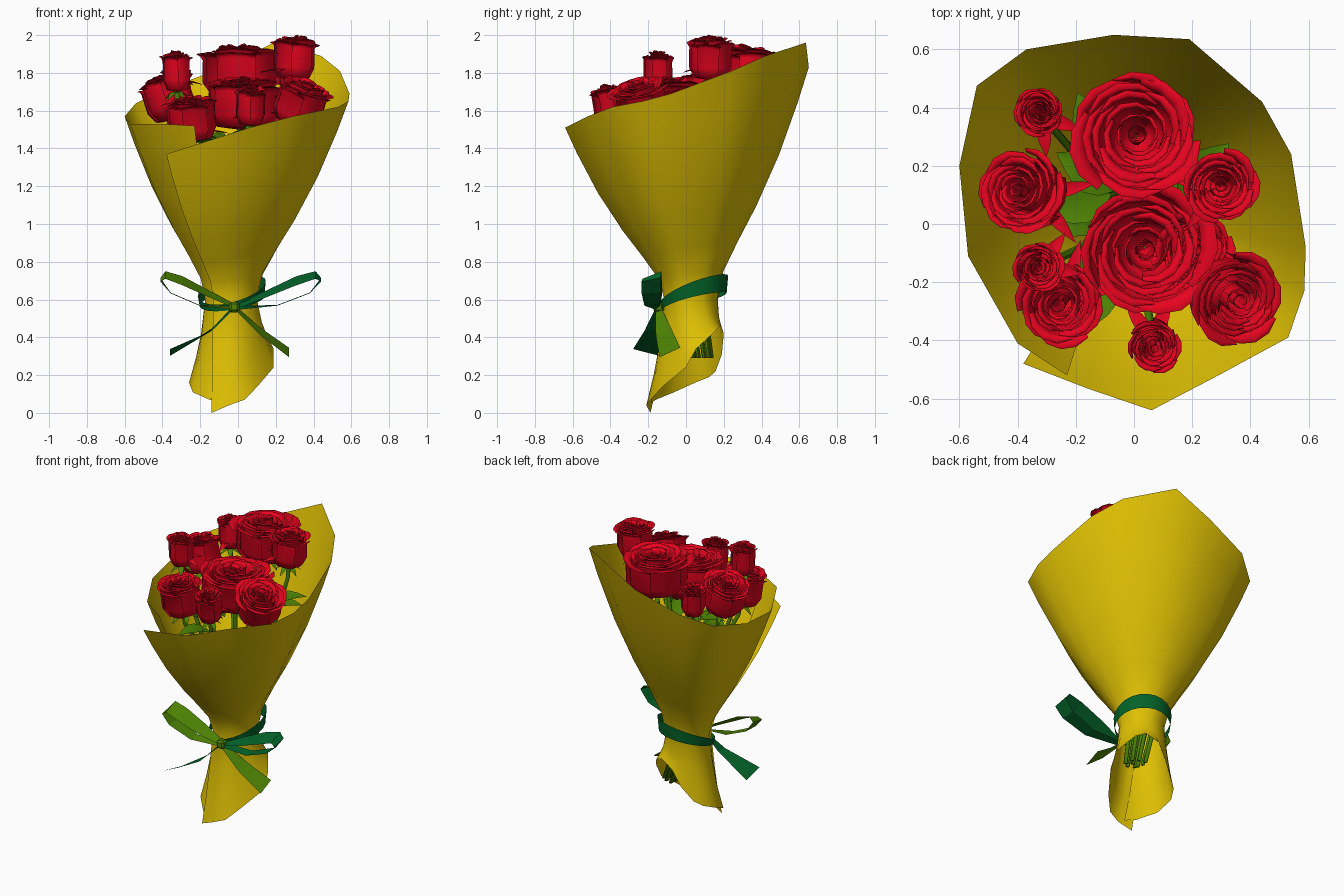
import bpy, bmesh, math, random
from math import sin, cos, pi
from mathutils import Vector as V

random.seed(4)
if "Cube" in bpy.data.objects:
    bpy.data.objects.remove(bpy.data.objects["Cube"])


def material(name, rgb):
    m = bpy.data.materials.new(name)
    m.use_nodes = True
    m.diffuse_color = (*rgb, 1)
    m.node_tree.nodes["Principled BSDF"].inputs["Base Color"].default_value = (*rgb, 1)
    return m


YELLOW = material("yellow paper", (0.74, 0.53, 0.001))
RED = material("rose red", (0.82, 0.001, 0.014))
LEAF = material("leaf green", (0.075, 0.225, 0.001))
DARK = material("dark green ribbon", (0.001, 0.125, 0.022))


def grid(bm, fn, nu, nv):
    """Add a patch; fn(i, j) gives the point of column i and row j."""
    rows = [[bm.verts.new(fn(i, j)) for i in range(nu + 1)] for j in range(nv + 1)]
    for a, b in zip(rows, rows[1:]):
        for i in range(nu):
            bm.faces.new((a[i], a[i + 1], b[i + 1], b[i]))
    return rows


def finish(bm, name, mat, smooth=True):
    me = bpy.data.meshes.new(name)
    bm.to_mesh(me)
    bm.free()
    me.materials.append(mat)
    if smooth:
        me.shade_smooth()
    ob = bpy.data.objects.new(name, me)
    bpy.context.collection.objects.link(ob)


def add_leaf(bm, base, direction, length, width, droop):
    """Pointed blade with a folded middle."""
    d = direction.normalized()
    side = d.cross(V((0, 0, 1))).normalized()

    def point(i, j):
        v, u = j / 5, i - 1
        w = width * (sin(pi * v ** 0.8) + 0.04 * (1 - v))
        lift = V((0, 0, abs(u) * w * 0.35 - droop * v * v))
        return base + d * length * v + side * u * w + lift
    grid(bm, point, 2, 5)


# Paper wrapper: rim x, y, z, then foot radius and foot height per fold
NECK = V((-0.04, 0.03, 0))
FOLDS = [
    (-.38, -.48, 1.37, .24, .0), (-.16, -.565, 1.44, .24, .04),
    (.06, -.64, 1.51, .23, .07), (.29, -.52, 1.57, .21, .14),
    (.53, -.39, 1.62, .21, .2), (.585, -.23, 1.65, .23, .24),
    (.59, -.08, 1.69, .23, .34), (.54, .24, 1.81, .2, .43),
    (.44, .42, 1.89, .18, .46), (.19, .635, 1.96, .17, .42),
    (-.07, .65, 1.83, .17, .31), (-.37, .6, 1.72, .18, .22),
    (-.54, .475, 1.64, .2, .19), (-.6, .2, 1.57, .22, .16),
    (-.57, -.11, 1.53, .22, .11), (-.4, -.41, 1.53, .22, .07),
    (-.23, -.52, 1.52, .22, .05)]
FLARE = [(0, 0), (.12, .06), (.25, .22), (.4, .42), (.62, .67), (.85, .88), (1, 1)]


def paper(i, j):
    x, y, z, foot, low = FOLDS[i]
    a = math.atan2(y, x)
    t = min(j / 3, 1)
    # The foot is twisted a little below the waist
    b = a + 0.24 * (1 - t)
    waist = 0.139 * (1.05 - 0.08 * i / 16)
    r = foot + (waist - foot) * t ** 0.8
    p = NECK + V((cos(b) * r, sin(b) * r, low + (0.55 - low) * t))
    if j >= 3:
        t, f = FLARE[j - 3]
        p = p.lerp(V((x, y, 0)), f)
        p.z = 0.6 + (z - 0.6) * t
    return p


bm = bmesh.new()
grid(bm, paper, len(FOLDS) - 1, len(FLARE) + 2)
finish(bm, "paper_wrapper", YELLOW)


# Roses: rings of overlapping cupped petals with wide curled lips
CUP = [(.1, 0), (.65, .06), (.84, .32), (.83, .86), (.92, .97), (1.03, .95)]
RINGS = [(.16, 3), (.34, 4), (.52, 4), (.7, 5), (.86, 5), (1, 6)]


def add_petal(bm, place, radius, height, turn, half):
    curl = random.uniform(0.9, 1.06)
    rise = random.uniform(0.95, 1.03)

    def point(i, j):
        u = i / 2 - 1
        r, z = CUP[j]
        r *= radius * (1 + 0.08 * u) * (curl if j > 3 else 1)
        # Lips narrow to a soft point at the middle of each petal
        r *= 1 - 0.1 * u * u * (j > 4)
        z *= height * rise * (1 - 0.06 * u * u * (j > 2))
        a = turn + u * half
        return place(V((r * cos(a), r * sin(a), z)))
    grid(bm, point, 4, 5)


def make_rose(label, x, y, top, radius, lean):
    height = 0.185 + 0.42 * radius
    axis = V((x * lean, y * lean, 1)).normalized()
    base = V((x, y, top)) - axis * height
    spin = V((0, 0, 1)).rotation_difference(axis)

    def place(p):
        return base + spin @ p

    bm = bmesh.new()
    for f, n in RINGS:
        start = random.uniform(0, 2 * pi)
        for k in range(n):
            add_petal(bm, place, radius * f, height * (1.03 - 0.15 * f * f),
                      start + k * 2 * pi / n, pi / n * 1.3)
    if radius < 0.16:
        # Loose pointed outer petals, turned toward the middle of the bunch
        inward = math.atan2(-y, -x)
        for k in (-0.6, 0.5):
            d = V((cos(inward + k), sin(inward + k), 0.1))
            add_leaf(bm, base + V((0, 0, 0.05)), d, radius + 0.06, 0.025, 0.03)
    finish(bm, "rose_" + label, RED)

    # Calyx under the bloom
    bm = bmesh.new()
    for k in range(5):
        a = k * 2 * pi / 5 + y * 7
        add_leaf(bm, base, spin @ V((cos(a), sin(a), -0.2)), 0.05 + radius * 0.3, 0.018, 0.03)
    finish(bm, "calyx_" + label, LEAF)

    # Stem gathered through the neck
    path = [base + axis * 0.03, base - axis * 0.08, V((x * .55, y * .55, 1.15)),
            NECK + V((x * .16, y * .16, .62)), V((.06 + .12 * x, .08 + .14 * y, .29))]

    def tube(i, j):
        a = i * pi / 3
        return path[j] + V((cos(a), sin(a), 0)) * 0.014
    bm = bmesh.new()
    rows = grid(bm, tube, 6, 4)
    bm.faces.new(rows[-1][:6])
    finish(bm, "stem_" + label, LEAF)


for rose in [("back_large", .01, .31, 1.95, .22, .15),
             ("centre_large", .04, -.09, 1.78, .23, .4),
             ("left_tall", .3, .13, 2.0, .125, .1),
             ("right_back_bud", -.33, .39, 1.84, .085, .2),
             ("right_front_bud", -.33, -.15, 1.92, .085, .1),
             ("right_side", -.41, .12, 1.79, .15, .8),
             ("right_front", -.26, -.28, 1.68, .145, .4),
             ("front_bud", .07, -.43, 1.74, .09, .4),
             ("left_front", .37, -.27, 1.76, .155, .9),
             ("left_low", .22, -.09, 1.72, .13, .6)]:
    make_rose(*rose)

# Foliage between the blooms: x, y, z, heading in degrees
bm = bmesh.new()
for x, y, z, heading in [(-.08, .1, 1.4, 195), (-.1, .22, 1.42, 112), (.15, .1, 1.45, 45),
                         (-.08, -.15, 1.3, 245), (-.1, 0, 1.35, 165), (-.05, .12, 1.42, 150),
                         (-.06, -.08, 1.38, 215), (.12, -.1, 1.3, 320), (.1, .12, 1.4, 30)]:
    a = math.radians(heading)
    add_leaf(bm, V((x, y, z)), V((cos(a), sin(a), 0.5)), 0.28, 0.07, 0.08)
finish(bm, "leaves", LEAF)


# Ribbon band, tilted up toward the back left
def band(i, j):
    a = i * pi / 12
    s = 1 + sin(a + 0.5)
    r = 0.155 + 0.016 * s + 0.008 * j
    return NECK + V((r * cos(a), r * sin(a), .555 + .066 * s + (j - .5) * (.035 + .03 * s)))


bm = bmesh.new()
grid(bm, band, 24, 1)
finish(bm, "ribbon_band", DARK)


def ribbon(name, points, mat):
    """Strip through (x, y, z, half width, tilt), wide along y."""
    def edge(i, j):
        x, y, z, w, tilt = points[j]
        s = 2 * i - 1
        return V((x, y + s * w, z + s * tilt))
    bm = bmesh.new()
    grid(bm, edge, 1, len(points) - 1)
    finish(bm, name, mat, False)


# Bow loops and tails
LOOP = [(0, -.145, .56, .012, .01), (.16, -.165, .63, .04, .018), (.32, -.18, .7, .05, .024),
        (.42, -.18, .73, .05, .02), (.45, -.185, .705, .05, .01), (.39, -.185, .635, .05, .002),
        (.22, -.18, .57, .04, .002), (0, -.145, .555, .012, .01)]
for name, side, mat in (("left", 1, DARK), ("right", -.89, LEAF)):
    ribbon("bow_loop_" + name, [(side * p[0] - .01, *p[1:]) for p in LOOP], mat)
ribbon("bow_tail_left", [(-.02, -.15, .56, .012, .01), (.12, -.12, .43, .04, .02),
                         (.27, -.085, .32, .055, .025)], LEAF)
ribbon("bow_tail_right", [(-.02, -.15, .56, .012, .008), (-.14, -.18, .44, .04, .006),
                          (-.36, -.21, .32, .07, -.018)], DARK)

# Knot
bm = bmesh.new()
bmesh.ops.create_cube(bm, size=0.055)
bmesh.ops.bevel(bm, geom=bm.edges[:], offset=0.012, segments=1, affect="EDGES")
bmesh.ops.translate(bm, verts=bm.verts, vec=(-0.02, -0.145, 0.56))
finish(bm, "bow_knot", LEAF, False)
